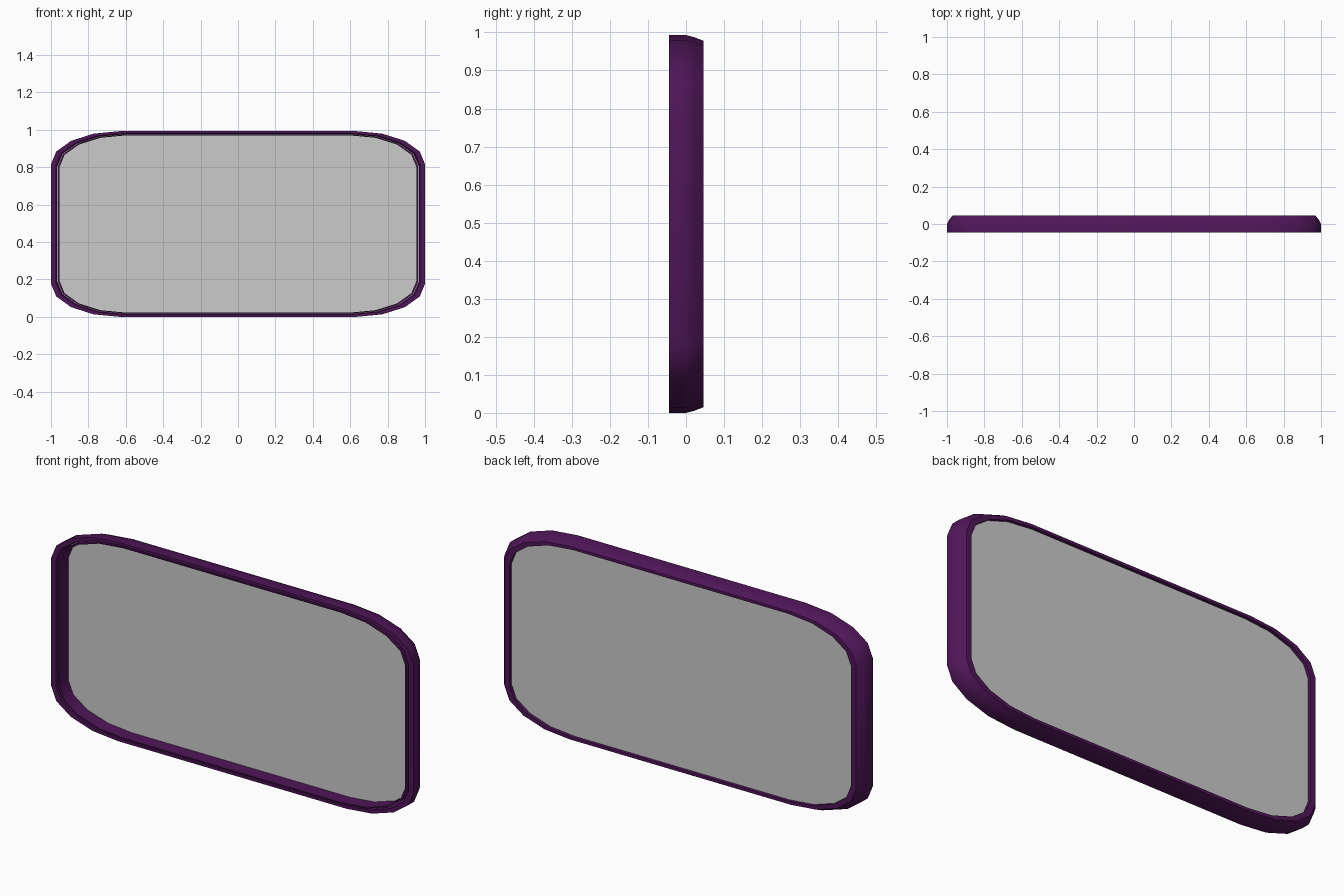
import bpy, bmesh, math

if "Cube" in bpy.data.objects:
    bpy.data.objects.remove(bpy.data.objects["Cube"])

HX, HZ = 1.0, 0.4965      # half width and half height
CX, CZ = 0.63, 0.32       # where the corner arcs start
SEG = 4                   # flat segments per corner


def outline(scale, y):
    """Rounded rectangle loop scaled about the model centre."""
    pts = []
    for q, (sx, sz) in enumerate([(1, 1), (-1, 1), (-1, -1), (1, -1)]):
        for i in range(SEG + 1):
            a = (q + i / SEG) * math.pi / 2
            x = sx * CX + (HX - CX) * math.cos(a)
            z = sz * CZ + (HZ - CZ) * math.sin(a)
            pts.append((x * scale, y, z * scale + HZ))
    return pts


def loft(name, profile, closed, mat=None):
    """Sweep a (scale, y) cross-section round the outline."""
    bm = bmesh.new()
    loops = [[bm.verts.new(p) for p in outline(s, y)] for s, y in profile]
    n = len(loops[0])
    pairs = list(zip(loops, loops[1:] + loops[:1])) if closed else list(zip(loops, loops[1:]))
    for a, b in pairs:
        for i in range(n):
            j = (i + 1) % n
            bm.faces.new((a[i], a[j], b[j], b[i]))
    if not closed:
        bm.faces.new(loops[0])
        bm.faces.new(loops[-1])
    bmesh.ops.recalc_face_normals(bm, faces=bm.faces)
    me = bpy.data.meshes.new(name)
    bm.to_mesh(me)
    bm.free()
    ob = bpy.data.objects.new(name, me)
    bpy.context.collection.objects.link(ob)
    if mat:
        me.materials.append(mat)
        bpy.context.view_layer.objects.active = ob
        ob.select_set(True)
        bpy.ops.object.shade_smooth_by_angle(angle=math.radians(35))
        ob.select_set(False)
    return ob


purple = bpy.data.materials.new("purple")
purple.diffuse_color = (0.08, 0.008, 0.1, 1)
purple.use_nodes = True
purple.node_tree.nodes["Principled BSDF"].inputs["Base Color"].default_value = purple.diffuse_color

# Outer shell with bevelled back edge and back lip
loft("outer_frame", [(1, -0.045), (1, 0), (0.99, 0.02), (0.97, 0.046), (0.942, 0.046),
                     (0.942, 0.03), (0.965, 0.03), (0.974, 0), (0.974, -0.045)], True, purple)

# Thin inner rim, separated from the shell by a groove
loft("inner_rim", [(0.963, -0.045), (0.963, 0.026), (0.954, 0.026), (0.954, -0.045)], True, purple)

# Flat panel set against the back lip
loft("panel", [(0.968, 0.025), (0.968, 0.029)], False)
